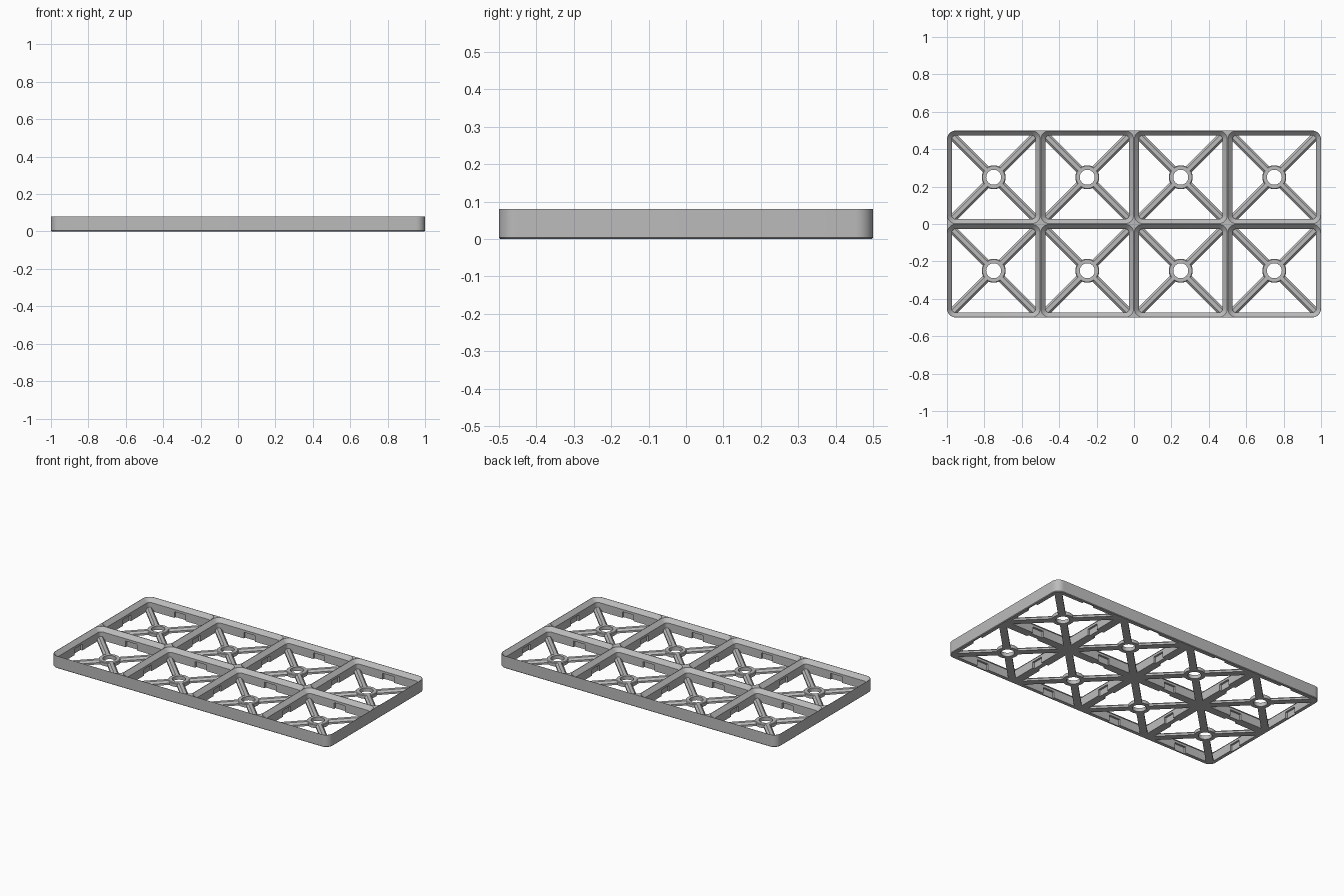
import bpy, bmesh, math
from mathutils import Matrix

if "Cube" in bpy.data.objects:
    bpy.data.objects.remove(bpy.data.objects["Cube"])

H, CELL = 0.08, 0.5
FLOOR = 0.024
CENTRES = [(x, y) for x in (-0.75, -0.25, 0.25, 0.75) for y in (-0.25, 0.25)]

grey = bpy.data.materials.new("plain_grey")
grey.use_nodes = True
colour = (0.5, 0.5, 0.5, 1)
grey.diffuse_color = colour
grey.node_tree.nodes["Principled BSDF"].inputs["Base Color"].default_value = colour


def make_object(name, bm):
    bmesh.ops.recalc_face_normals(bm, faces=bm.faces)
    mesh = bpy.data.meshes.new(name)
    bm.to_mesh(mesh)
    bm.free()
    mesh.materials.append(grey)
    obj = bpy.data.objects.new(name, mesh)
    bpy.context.collection.objects.link(obj)
    return obj


def rounded_ring(bm, cx, cy, hx, hy, r, z, steps=8):
    ring = []
    for q, (sx, sy) in enumerate(((1, 1), (-1, 1), (-1, -1), (1, -1))):
        for i in range(steps + 1):
            a = (q + i / steps) * math.pi / 2
            ring.append(bm.verts.new((cx + sx * (hx - r) + r * math.cos(a),
                                      cy + sy * (hy - r) + r * math.sin(a), z)))
    return ring


def loft(bm, rings, close=False):
    pairs = list(zip(rings, rings[1:]))
    if close:
        pairs.append((rings[-1], rings[0]))
    for a, b in pairs:
        n = len(a)
        for i in range(n):
            bm.faces.new((a[i], a[(i + 1) % n], b[(i + 1) % n], b[i]))
    if not close:
        bm.faces.new(rings[0])
        bm.faces.new(rings[-1])


def rounded_loft(bm, cx, cy, hx, hy, r, levels):
    loft(bm, [rounded_ring(bm, cx, cy, hx - d, hy - d, r - d, z) for d, z in levels])


# Outer slab with a fine chamfer under the rim
bm = bmesh.new()
rounded_loft(bm, 0, 0, 1, 0.5, 0.048, [(0.004, 0), (0, 0.004), (0, H)])
frame = make_object("grid_frame", bm)

# Cell openings: sloped lip above a straight wall
bm = bmesh.new()
for cx, cy in CENTRES:
    rounded_loft(bm, cx, cy, CELL / 2, CELL / 2, 0.048,
                 [(0.026, -0.02), (0.026, 0.055), (0.0015, H - 0.0005), (0.0015, H + 0.02)])
openings = make_object("opening_cutter", bm)

# Small recesses in the middle of each cell wall
bm = bmesh.new()
for cx, cy in CENTRES:
    for k in range(4):
        turn = Matrix.Translation((cx, cy, 0)) @ Matrix.Rotation(k * math.pi / 2, 4, "Z")
        box = Matrix.Translation((0.215, 0, 0.015)) @ Matrix.Diagonal((0.044, 0.08, 0.05, 1))
        bmesh.ops.create_cube(bm, size=1, matrix=turn @ box)
recesses = make_object("recess_cutter", bm)

for cutter in (openings, recesses):
    cutter.hide_render = True
    mod = frame.modifiers.new(cutter.name, "BOOLEAN")
    mod.operation = "DIFFERENCE"
    mod.solver = "EXACT"
    mod.object = cutter
    bpy.context.view_layer.objects.active = frame
    bpy.ops.object.modifier_apply(modifier=mod.name)
    bpy.data.objects.remove(cutter)

# Diagonal braces with bevelled tops
bm = bmesh.new()
section = [(-0.022, 0), (0.022, 0), (0.022, 0.012), (0.010, FLOOR), (-0.010, FLOOR), (-0.022, 0.012)]
for cx, cy in CENTRES:
    for k in range(4):
        turn = Matrix.Translation((cx, cy, 0)) @ Matrix.Rotation((k + 0.5) * math.pi / 2, 4, "Z")
        ends = []
        for x in (0.05, 0.322):
            ends.append([bm.verts.new(turn @ Matrix.Translation((x, y, z)).translation)
                         for y, z in section])
        loft(bm, ends)
braces = make_object("diagonal_braces", bm)

# Ring hubs joining the braces
bm = bmesh.new()
profile = [(0.040, 0), (0.064, 0), (0.064, FLOOR - 0.004), (0.060, FLOOR), (0.040, FLOOR)]
SIDES = 32
for cx, cy in CENTRES:
    rings = [[bm.verts.new((cx + r * math.cos(i * math.tau / SIDES),
                            cy + r * math.sin(i * math.tau / SIDES), z))
              for i in range(SIDES)] for r, z in profile]
    loft(bm, rings, close=True)
hubs = make_object("ring_hubs", bm)

# Smooth rounded corners and rings, keep edges crisp
bpy.ops.object.select_all(action="DESELECT")
for obj in (frame, braces, hubs):
    obj.select_set(True)
bpy.context.view_layer.objects.active = frame
bpy.ops.object.shade_smooth_by_angle(angle=math.radians(30))
